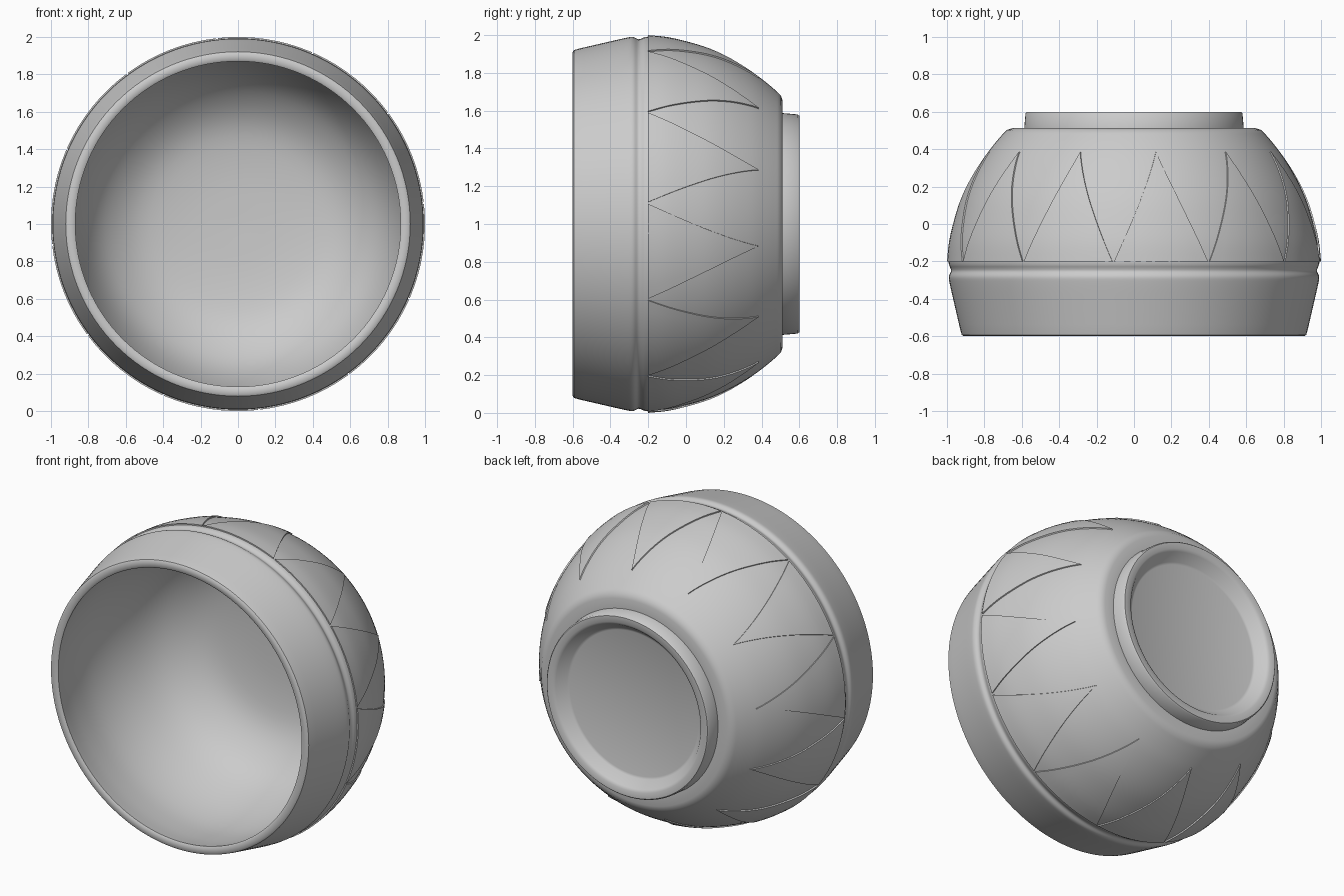
import bpy, bmesh
from math import sin, cos, radians, pi

if "Cube" in bpy.data.objects:
    bpy.data.objects.remove(bpy.data.objects["Cube"])

CENTRE_Z = 1.0
SEG = 128


def place(r, a, y):
    """Point at radius r, angle a clockwise from the top, around the y axis."""
    return (r * sin(a), y, CENTRE_Z + r * cos(a))


def smooth_curve(pts, n=4):
    """Catmull-Rom refinement of (radius, y) points."""
    out = []
    p = [pts[0]] + pts + [pts[-1]]
    for i in range(1, len(p) - 2):
        for k in range(n):
            t = k / n
            out.append(tuple(
                0.5 * (2 * b + (c - a) * t + (2 * a - 5 * b + 4 * c - d) * t * t
                       + (3 * b - a - 3 * c + d) * t ** 3)
                for a, b, c, d in zip(p[i - 1], p[i], p[i + 1], p[i + 2])))
    return out + [pts[-1]]


def finish(bm, name, angle):
    bmesh.ops.recalc_face_normals(bm, faces=bm.faces)
    me = bpy.data.meshes.new(name)
    bm.to_mesh(me)
    bm.free()
    ob = bpy.data.objects.new(name, me)
    bpy.context.collection.objects.link(ob)
    bpy.ops.object.select_all(action='DESELECT')
    ob.select_set(True)
    bpy.context.view_layer.objects.active = ob
    bpy.ops.object.shade_smooth_by_angle(angle=radians(angle))
    return ob


# Profile pieces as (radius, y)
inside = smooth_curve([(0.03, 0.46), (0.3, 0.45), (0.52, 0.41), (0.68, 0.31), (0.79, 0.17),
                       (0.87, -0.04), (0.905, -0.25), (0.895, -0.45), (0.87, -0.592)])
lip = [(0.88, -0.599), (0.91, -0.6), (0.921, -0.593)]
band = smooth_curve([(0.93, -0.56), (0.96, -0.43), (0.985, -0.32), (0.99, -0.28),
                     (0.978, -0.25), (0.989, -0.22)])
wall = smooth_curve([(0.992, -0.2), (0.982, -0.1), (0.957, 0.01), (0.92, 0.13),
                     (0.87, 0.24), (0.805, 0.35), (0.745, 0.43), (0.698, 0.485)])
foot = [(0.68, 0.503), (0.65, 0.512), (0.587, 0.512), (0.58, 0.592), (0.573, 0.6),
        (0.535, 0.6), (0.518, 0.59), (0.475, 0.535), (0.46, 0.53)]
profile = inside + lip + band + wall + foot

# Bowl: profile turned around the y axis, capped at both floors
bm = bmesh.new()
rings = [[bm.verts.new(place(r, 2 * pi * i / SEG, y)) for i in range(SEG)] for r, y in profile]
for a, b in zip(rings, rings[1:]):
    for i in range(SEG):
        j = (i + 1) % SEG
        bm.faces.new((a[i], a[j], b[j], b[i]))
bm.faces.new(rings[0])
bm.faces.new(rings[-1])
finish(bm, "bowl", 40)


def wall_radius(y):
    for (r0, y0), (r1, y1) in zip(wall, wall[1:]):
        if y <= y1:
            return r0 + (r1 - r0) * (y - y0) / (y1 - y0)
    return wall[-1][0]


# Twelve shallow pointed petals tiling the outer wall
ROWS, COLS, RAISE, SINK = 16, 8, 0.008, 0.02
for k in range(12):
    bm = bmesh.new()
    mid = radians(8.6 + 30 * k)

    def sheet(offset):
        grid = []
        for i in range(ROWS + 1):
            t = i / ROWS
            y = -0.2 + 0.585 * t
            half = radians(14.7) * max(1 - t, 0.004)
            r = wall_radius(y) + offset
            grid.append([bm.verts.new(place(r, mid + half * (2 * j / COLS - 1), y))
                         for j in range(COLS + 1)])
        return grid

    top, bottom = sheet(RAISE), sheet(-SINK)
    for g in (top, bottom):
        for a, b in zip(g, g[1:]):
            for j in range(COLS):
                bm.faces.new((a[j], a[j + 1], b[j + 1], b[j]))
    for j in (0, COLS):
        for i in range(ROWS):
            bm.faces.new((top[i][j], top[i + 1][j], bottom[i + 1][j], bottom[i][j]))
    for i in (0, ROWS):
        for j in range(COLS):
            bm.faces.new((top[i][j], top[i][j + 1], bottom[i][j + 1], bottom[i][j]))
    finish(bm, f"petal_{k + 1:02d}", 35)
